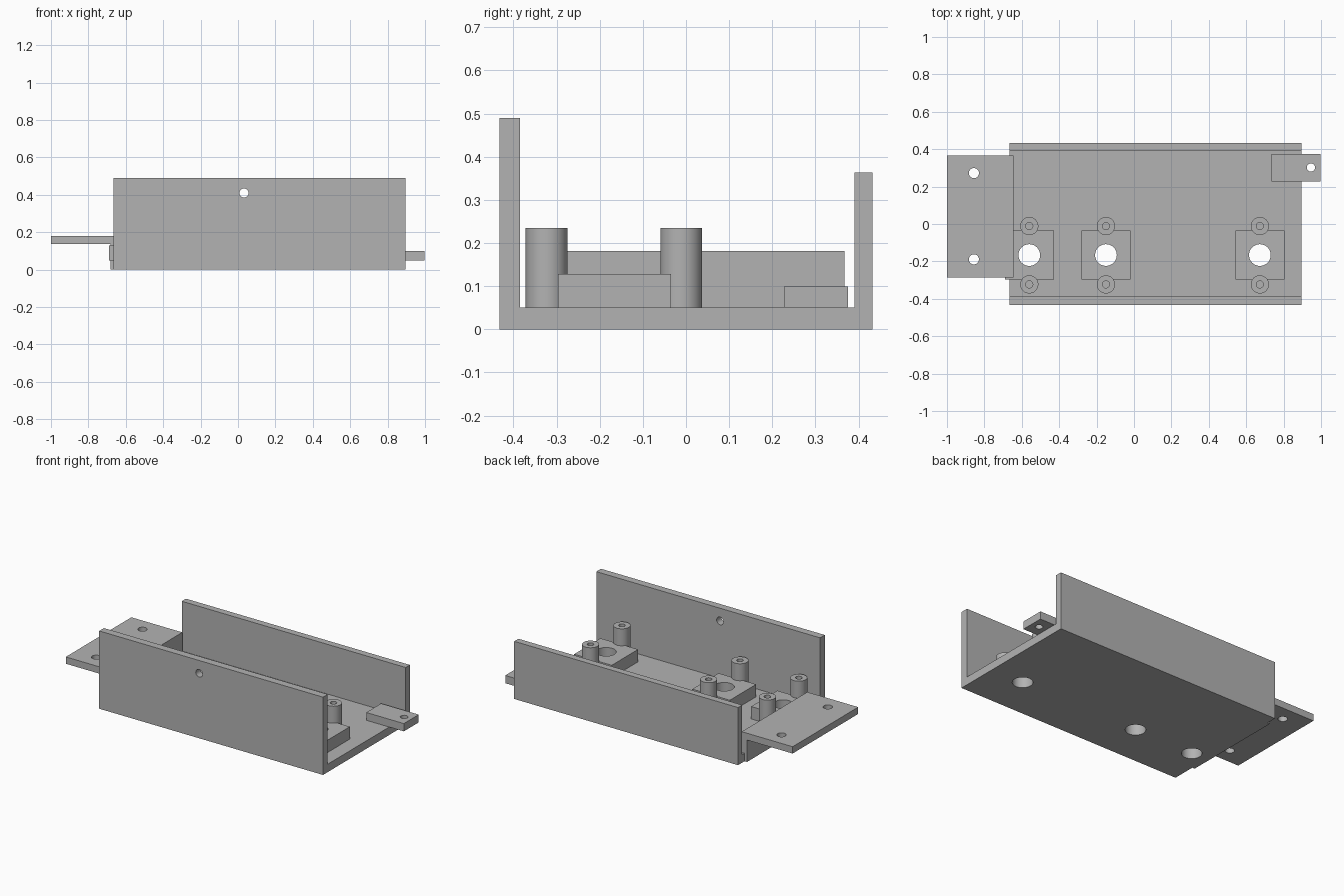
import bpy
import bmesh
from mathutils import Matrix, Vector

if "Cube" in bpy.data.objects:
    bpy.data.objects.remove(bpy.data.objects["Cube"])

GREY = (0.45, 0.45, 0.45, 1)
grey = bpy.data.materials.new("plain grey")
grey.use_nodes = True
grey.diffuse_color = GREY
grey.node_tree.nodes["Principled BSDF"].inputs["Base Color"].default_value = GREY


def make_object(name, bm):
    bmesh.ops.recalc_face_normals(bm, faces=bm.faces)
    mesh = bpy.data.meshes.new(name)
    bm.to_mesh(mesh)
    bm.free()
    mesh.materials.append(grey)
    obj = bpy.data.objects.new(name, mesh)
    bpy.context.collection.objects.link(obj)
    return obj


def extrude_profile(name, points, offset):
    """Closed outline swept along a straight offset."""
    bm = bmesh.new()
    face = bm.faces.new([bm.verts.new(p) for p in points])
    out = bmesh.ops.extrude_face_region(bm, geom=[face], use_keep_orig=True)
    moved = [g for g in out["geom"] if isinstance(g, bmesh.types.BMVert)]
    bmesh.ops.translate(bm, vec=Vector(offset), verts=moved)
    return make_object(name, bm)


def box(name, x0, x1, y0, y1, z0, z1):
    outline = [(x0, y0, z0), (x1, y0, z0), (x1, y1, z0), (x0, y1, z0)]
    return extrude_profile(name, outline, (0, 0, z1 - z0))


def cylinder(name, centre, radius, depth, axis="Z"):
    bm = bmesh.new()
    turn = Matrix.Rotation(1.5707963, 4, "X") if axis == "Y" else Matrix()
    bmesh.ops.create_cone(bm, cap_ends=True, segments=48, radius1=radius,
                          radius2=radius, depth=depth,
                          matrix=Matrix.Translation(centre) @ turn)
    return make_object(name, bm)


def drill(obj, centre, radius, depth, axis="Z"):
    """Cut a round hole and discard the cutter."""
    cutter = cylinder("drill_cutter", centre, radius, depth, axis)
    cutter.hide_render = True
    mod = obj.modifiers.new("hole", "BOOLEAN")
    mod.operation = "DIFFERENCE"
    mod.solver = "EXACT"
    mod.object = cutter
    activate(obj)
    bpy.ops.object.modifier_apply(modifier=mod.name)
    bpy.data.objects.remove(cutter)


def activate(obj):
    bpy.ops.object.select_all(action="DESELECT")
    obj.select_set(True)
    bpy.context.view_layer.objects.active = obj


def smooth(obj):
    activate(obj)
    bpy.ops.object.shade_smooth_by_angle(angle=0.5)


FLOOR = 0.05
PAD_X = {"right": -0.56, "middle": -0.15, "left": 0.673}
PAD_Y = -0.166

# U-shaped channel with a tall front wall and a lower back wall
section = [(-0.432, 0), (0.432, 0), (0.432, 0.363), (0.39, 0.363),
           (0.39, FLOOR), (-0.385, FLOOR), (-0.385, 0.49), (-0.432, 0.49)]
channel = extrude_profile("channel", [(-0.665, y, z) for y, z in section], (1.56, 0, 0))
drill(channel, (0.032, -0.41, 0.41), 0.024, 0.2, "Y")
for x in PAD_X.values():
    drill(channel, (x, PAD_Y, 0), 0.058, 0.3)
smooth(channel)

# Raised pads, each with a through hole and two hollow posts
for side, x in PAD_X.items():
    pad = box(side + "_pad", x - 0.131, x + 0.131, PAD_Y - 0.131, PAD_Y + 0.131, FLOOR, 0.128)
    drill(pad, (x, PAD_Y, 0.1), 0.058, 0.4)
    smooth(pad)
    for end, y in (("front", -0.323), ("back", -0.011)):
        post = cylinder(f"{side}_{end}_post", (x, y, 0.1425), 0.0485, 0.185)
        drill(post, (x, y, 0.2), 0.019, 0.28)
        smooth(post)

# L-shaped mounting bracket on the right end
outline = [(-1, 0.138), (-0.682, 0.138), (-0.682, 0), (-0.665, 0),
           (-0.665, FLOOR), (-0.645, FLOOR), (-0.645, 0.181), (-1, 0.181)]
bracket = extrude_profile("mounting_bracket", [(x, -0.286, z) for x, z in outline], (0, 0.653, 0))
for y in (-0.189, 0.272):
    drill(bracket, (-0.856, y, 0.16), 0.027, 0.2)
smooth(bracket)

# Small mounting tab on the left end
tab = box("mounting_tab", 0.735, 0.997, 0.227, 0.375, FLOOR, 0.099)
drill(tab, (0.946, 0.302, 0.07), 0.022, 0.2)
smooth(tab)
